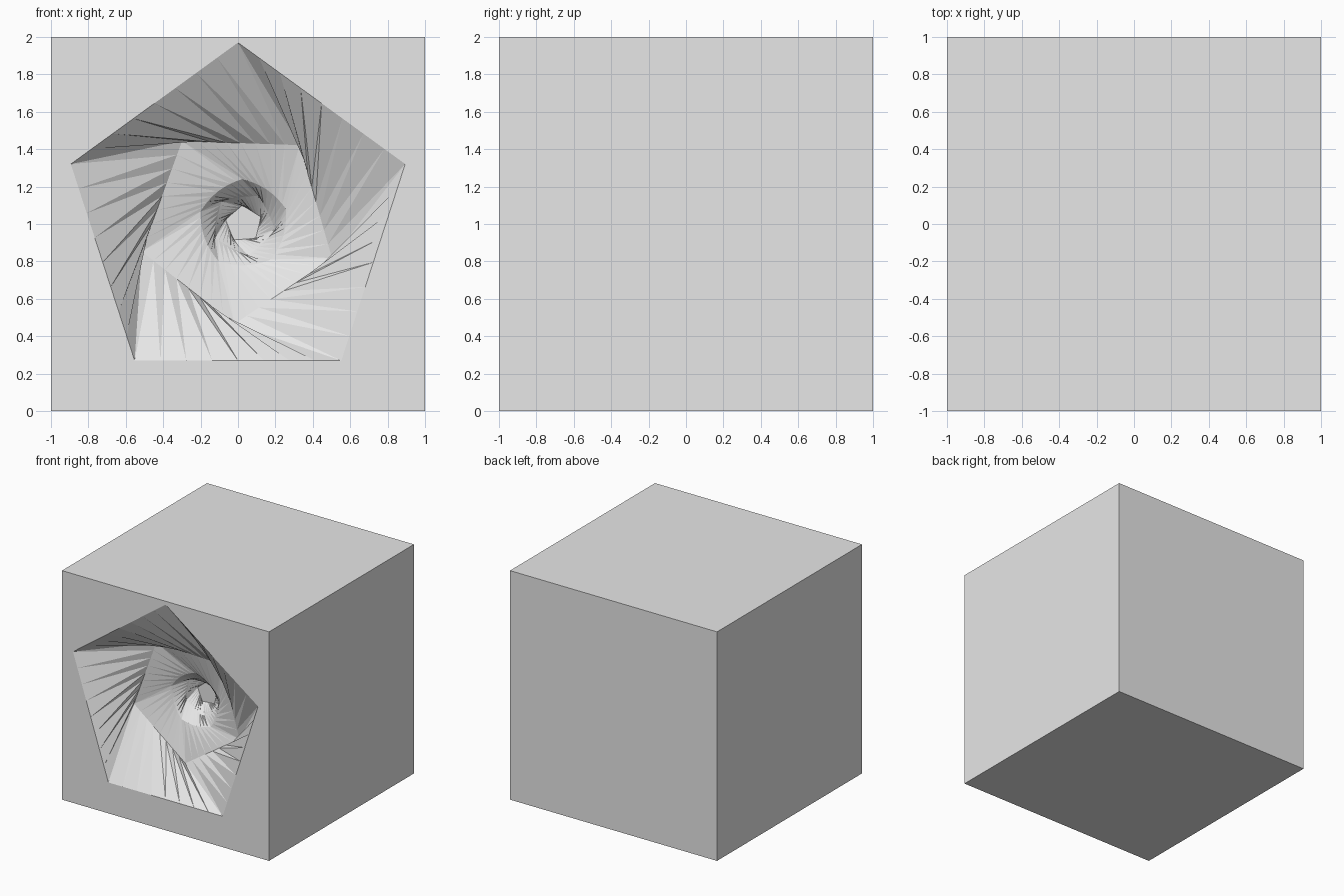
import bpy, bmesh
from math import sin, cos, radians
from mathutils import Vector

if "Cube" in bpy.data.objects:
    bpy.data.objects.remove(bpy.data.objects["Cube"])

stone = bpy.data.materials.new("plain grey")
stone.diffuse_color = (0.8, 0.8, 0.8, 1)
stone.use_nodes = True
stone.node_tree.nodes["Principled BSDF"].inputs["Base Color"].default_value = (0.8, 0.8, 0.8, 1)

STEPS = 8  # points along each pentagon side


def ring(bm, radius, depth, turn, roundness=0, cx=0, cz=1.0):
    """Pentagon, optionally blended towards a circle, set back from the front."""
    corners = [Vector((sin(radians(72 * k + turn)), cos(radians(72 * k + turn)))) for k in range(5)]
    verts = []
    for k in range(5):
        for s in range(STEPS):
            p = corners[k].lerp(corners[(k + 1) % 5], s / STEPS)
            p = p.lerp(p.normalized(), roundness) * radius
            verts.append(bm.verts.new((cx + p.x, depth - 1, cz + p.y)))
    return verts


def bridge(bm, outer, inner):
    """Join two rings with alternating long triangles."""
    n = len(outer)
    for i in range(n):
        j = (i + 1) % n
        bm.faces.new((outer[i], outer[j], inner[i]))
        bm.faces.new((outer[j], inner[j], inner[i]))


bm = bmesh.new()

# Block without its front
bmesh.ops.create_cube(bm, size=2)
bmesh.ops.translate(bm, verts=bm.verts, vec=(0, 0, 1))
front = min(bm.faces, key=lambda f: f.calc_center_median().y)
frame = list(front.edges)
bmesh.ops.delete(bm, geom=[front], context="FACES_ONLY")

# Twisting recess, from the rim to the floor
rings = [
    ring(bm, 0.94, 0.0, 0, cz=1.03),
    ring(bm, 0.535, 0.30, 38),
    ring(bm, 0.24, 0.37, 70, 0.6, cx=0.03),
    ring(bm, 0.17, 0.46, 100, 0.2, cx=0.03),
    ring(bm, 0.10, 0.54, 140, cx=0.03),
]
for outer, inner in zip(rings, rings[1:]):
    bridge(bm, outer, inner)
bm.faces.new(rings[-1])

# Front face around the rim
rim = rings[0]
rim_edges = [bm.edges.get((rim[i - 1], rim[i])) for i in range(len(rim))]
bmesh.ops.triangle_fill(bm, edges=frame + rim_edges, use_beauty=True)
bmesh.ops.recalc_face_normals(bm, faces=bm.faces)

mesh = bpy.data.meshes.new("block_with_twisted_recess")
bm.to_mesh(mesh)
bm.free()
mesh.materials.append(stone)
block = bpy.data.objects.new("block_with_twisted_recess", mesh)
bpy.context.collection.objects.link(block)
